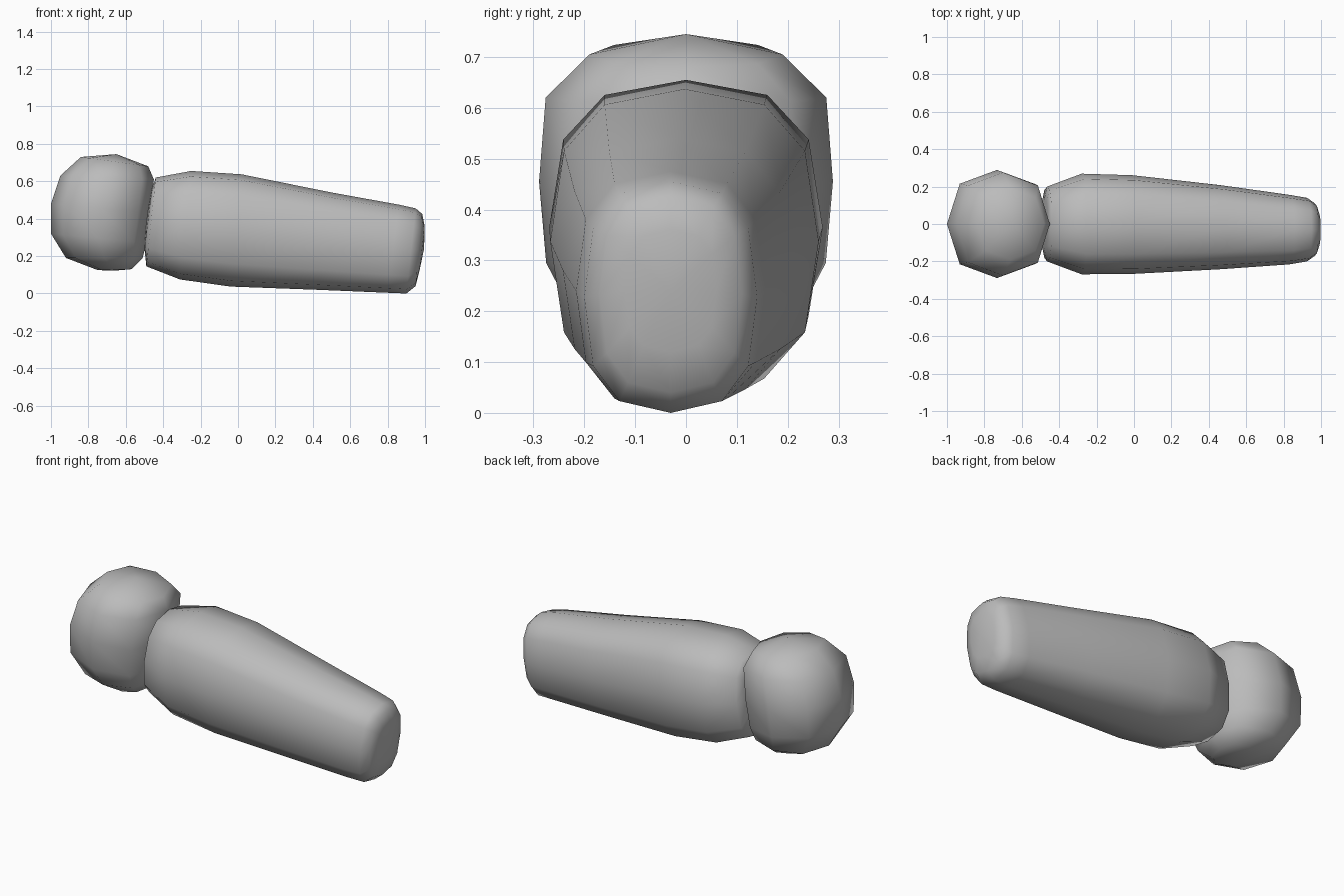
import bpy, bmesh
from math import sin, cos, pi, copysign
from mathutils import Vector

cube = bpy.data.objects.get("Cube")
if cube:
    bpy.data.objects.remove(cube)

grey = bpy.data.materials.new("plain grey")
grey.use_nodes = True
colour = (0.5, 0.5, 0.5, 1)
grey.diffuse_color = colour
grey.node_tree.nodes["Principled BSDF"].inputs["Base Color"].default_value = colour


def soft(v, power):
    """Squares off a circle coordinate a little."""
    return copysign(abs(v) ** power, v)


def loft(name, rings, sides, power, poles):
    """Each ring: start (x, z), end (x, z), y centre, half width. Poles: end points or None."""
    bm = bmesh.new()
    loops = []
    for x0, z0, x1, z1, yc, half in rings:
        a, b = Vector((x0, yc, z0)), Vector((x1, yc, z1))
        mid, arm = (a + b) / 2, (a - b) / 2
        loop = []
        for i in range(sides):
            t = 2 * pi * i / sides
            p = mid + arm * soft(round(cos(t), 6), power)
            p.y += half * soft(round(sin(t), 6), power)
            loop.append(bm.verts.new(p))
        loops.append(loop)
    for lo, hi in zip(loops, loops[1:]):
        for i in range(sides):
            j = (i + 1) % sides
            bm.faces.new((lo[i], lo[j], hi[j], hi[i]))
    # close both ends with a fan of triangles
    for loop, pole in zip((loops[0], loops[-1]), poles):
        tip = bm.verts.new(pole)
        for i in range(sides):
            bm.faces.new((loop[i], loop[(i + 1) % sides], tip))
    bmesh.ops.recalc_face_normals(bm, faces=bm.faces)
    for f in bm.faces:
        f.smooth = True
    mesh = bpy.data.meshes.new(name)
    bm.to_mesh(mesh)
    bm.free()
    mesh.materials.append(grey)
    obj = bpy.data.objects.new(name, mesh)
    bpy.context.collection.objects.link(obj)
    return obj


# rounded end knob, stacked upward
loft("round_knob", [
    (-.75, .125, -.57, .13, 0, .12),
    (-.92, .19, -.51, .19, 0, .22),
    (-1.0, .32, -.49, .27, 0, .275),
    (-1.0, .48, -.465, .43, 0, .289),
    (-.95, .63, -.45, .61, 0, .276),
    (-.84, .73, -.48, .68, 0, .19),
], 8, .85, ((-.66, 0, .122), (-.65, 0, .745)))

# long tapering limb, running sideways
loft("tapered_limb", [
    (-.46, .56, -.5, .24, 0, .13),
    (-.44, .62, -.49, .145, 0, .2),
    (-.25, .655, -.31, .075, 0, .269),
    (.02, .637, -.04, .037, -.003, .264),
    (.5, .54, .42, .02, -.017, .225),
    (.86, .475, .8, .004, -.03, .186),
    (.95, .455, .9, 0, -.03, .17),
    (.985, .425, .95, .04, -.03, .14),
    (.998, .36, .97, .12, -.03, .09),
], 12, .75, ((-.49, 0, .4), (.995, -.03, .24)))
